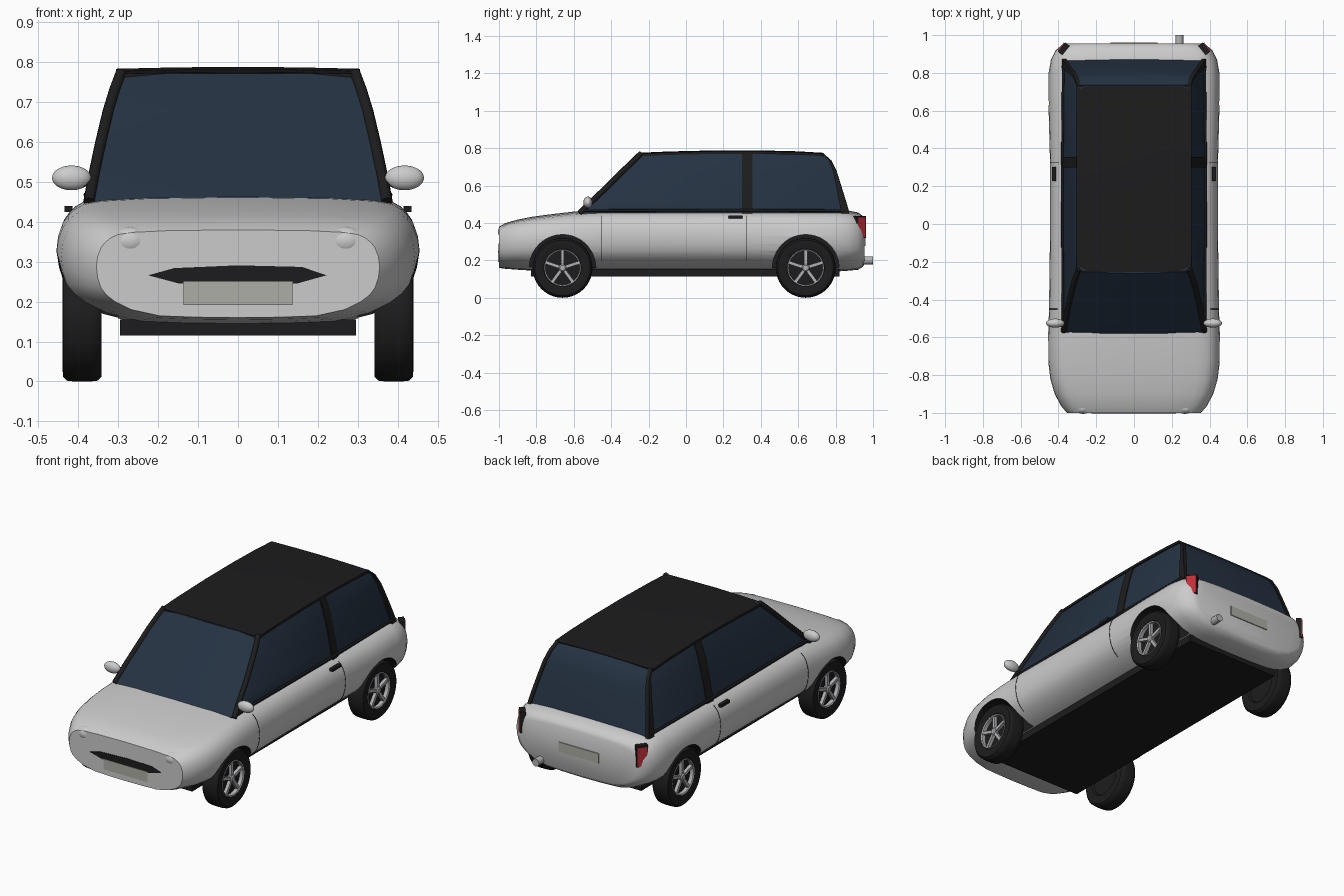
import bpy, bmesh, math
from mathutils import Vector, Matrix

if "Cube" in bpy.data.objects:
    bpy.data.objects.remove(bpy.data.objects["Cube"])

def mat(name, c):
    m = bpy.data.materials.new(name)
    m.diffuse_color = (*c, 1)
    m.use_nodes = True
    m.node_tree.nodes["Principled BSDF"].inputs["Base Color"].default_value = m.diffuse_color
    return m
GREY = mat("paint", (.62, .62, .62))
BLACK = mat("black_trim", (.012, .012, .013))
GLASS = mat("tinted_glass", (.018, .032, .055))
SILVER = mat("silver", (.45, .45, .47))
RED = mat("red_lens", (.5, .03, .04))
PLATE = mat("plate", (.42, .42, .38))

def finish(name, bm, m=None, angle=35):
    bmesh.ops.recalc_face_normals(bm, faces=bm.faces)
    me = bpy.data.meshes.new(name)
    bm.to_mesh(me)
    bm.free()
    ob = bpy.data.objects.new(name, me)
    bpy.context.collection.objects.link(ob)
    if m:
        me.materials.append(m)
    smooth(ob, angle)
    return ob

def smooth(ob, angle=35):
    bpy.ops.object.select_all(action='DESELECT')
    ob.select_set(True)
    bpy.context.view_layer.objects.active = ob
    bpy.ops.object.shade_smooth_by_angle(angle=math.radians(angle))

def loft(name, rings, m=None, angle=35, caps=True, closed=True):
    bm = bmesh.new()
    vs = [[bm.verts.new(p) for p in r] for r in rings]
    n = len(rings[0])
    for a, b in zip(vs, vs[1:]):
        for i in range(n if closed else n - 1):
            j = (i + 1) % n
            bm.faces.new((a[i], a[j], b[j], b[i]))
    if caps:
        bm.faces.new(vs[0])
        bm.faces.new(vs[-1])
    return finish(name, bm, m, angle)

def box(name, c, s, m=None, rz=0):
    bm = bmesh.new()
    bmesh.ops.create_cube(bm, size=1, matrix=Matrix.Translation(c) @ Matrix.Rotation(rz, 4, 'Z') @ Matrix.Diagonal((*s, 1)))
    return finish(name, bm, m)

def ball(name, c, s, m=None):
    bm = bmesh.new()
    bmesh.ops.create_uvsphere(bm, u_segments=24, v_segments=14, radius=1,
                              matrix=Matrix.Translation(c) @ Matrix.Diagonal((*s, 1)))
    return finish(name, bm, m, 60)

def lathe(name, prof, c, sx, m, n=40, caps=False):
    # profile of (radius, x) spun around the x axis
    rings = [[(sx * x, c[0] + r * math.cos(math.tau * k / n), c[1] + r * math.sin(math.tau * k / n))
              for k in range(n)] for r, x in prof]
    return loft(name, rings, m, 40, caps)

def tube(name, pts, r, m):
    cu = bpy.data.curves.new(name, 'CURVE')
    cu.dimensions = '3D'
    cu.bevel_depth = r
    cu.bevel_resolution = 2
    cu.use_fill_caps = True
    s = cu.splines.new('POLY')
    s.points.add(len(pts) - 1)
    for p, q in zip(s.points, pts):
        p.co = (*q, 1)
    ob = bpy.data.objects.new(name, cu)
    cu.materials.append(m)
    bpy.context.collection.objects.link(ob)

# lower body: one section shape scaled along stations (y, half width, bottom, top)
SEC = [(0, 0), (.3, .005), (.55, .02), (.75, .09), (.87, .185), (.93, .26), (.967, .34), (.99, .45), (1, .58),
       (.99, .7), (.965, .8), (.935, .86), (.9, .905), (.85, .945), (.75, .97), (.5, .99), (0, 1)]
ST = [(-1, .355, .16, .38), (-.965, .385, .155, .4), (-.9, .42, .15, .418), (-.82, .443, .145, .434),
      (-.72, .455, .14, .447), (-.6, .455, .14, .461), (-.45, .45, .14, .47), (0, .444, .14, .47),
      (.3, .444, .14, .47), (.6, .452, .14, .47), (.8, .452, .14, .47), (.87, .44, .145, .466),
      (.92, .415, .15, .456), (.945, .385, .165, .438), (.955, .36, .18, .42)]
rings = []
for y, w, b, t in ST:
    half = [(u * w, y, b + v * (t - b)) for u, v in SEC]
    rings.append(half + [(-x, yy, z) for x, yy, z in half[-2:0:-1]])
body = loft("body_shell", rings, GREY)
body.data.materials.append(BLACK)

# wheel arches cut from the body, black inside
AXLES = (-.66, .64)
for y in AXLES:
    for sx in (1, -1):
        cut = lathe("arch_cutter", [(.178, .3), (.178, .6)], (y, .16), sx, GREY, 48, True)
        cut.data.materials.append(BLACK)
        for f in cut.data.polygons:
            f.material_index = 1
        mod = body.modifiers.new("arch", 'BOOLEAN')
        mod.operation = 'DIFFERENCE'
        mod.object = cut
        bpy.context.view_layer.objects.active = body
        bpy.ops.object.modifier_apply(modifier=mod.name)
        bpy.data.objects.remove(cut)
smooth(body)

# floor pan
box("floor_pan", (0, -.005, .135), (.59, 1.65, .04), BLACK)

# glasshouse levels: (z, half width, front y, rear y)
LV = [(.45, .374, -.58, .87), (.52, .361, -.51, .85), (.6, .344, -.425, .825), (.68, .325, -.345, .8),
      (.735, .308, -.288, .772), (.772, .294, -.25, .73)]
rings = []
for z, w, f, r in LV:
    half = [(0, f - .012), (w * .5, f - .008), (w * .97, f + .006), (w, f + .03), (w + .003, .25),
            (w - .002, r - .03), (w * .96, r - .004), (w * .5, r + .003), (0, r + .005)]
    rings.append([(x, y, z) for x, y in half] + [(-x, y, z) for x, y in half[-2:0:-1]])
loft("cabin_glass", rings, GLASS, 30)

# roof panel, gently crowned
rings = []
for y, z in ((-.255, .775), (-.1, .782), (.15, .788), (.4, .788), (.6, .783), (.735, .775)):
    top = [(x, y, z - .05 * x * x) for x in (-.305, -.15, 0, .15, .305)]
    rings.append(top + [(x, yy, zz - .014) for x, yy, zz in top[::-1]])
loft("roof_panel", rings, BLACK)

# pillars, mirrors, handles, door seams, lamps
for sx in (1, -1):
    tube("front_pillar", [(sx * (w - .001), f + .012, z) for z, w, f, r in LV], .015, BLACK)
    for name, a, b in (("middle_pillar", lambda r, k: .3, lambda r, k: .355),
                       ("rear_pillar", lambda r, k: r - .04 + .036 * k, lambda r, k: r + .004)):
        rings = []
        for z, w, f, r in LV:
            k = max(0, (z - .45) / .322)
            y0, y1 = a(r, k), b(r, k)
            rings.append([(sx * (w + .009), y0, z), (sx * (w + .006), y1, z),
                          (sx * (w - .015), y1, z), (sx * (w - .015), y0, z)])
        loft(name, rings, BLACK)
    tube("window_sill_trim", [(sx * .376, -.56, .466), (sx * .38, .25, .468), (sx * .374, .85, .466)], .007, BLACK)
    ball("wing_mirror", (sx * .417, -.525, .51), (.049, .024, .031))
    box("mirror_stalk", (sx * .38, -.525, .495), (.05, .018, .012), BLACK)
    box("door_handle", (sx * .424, .265, .432), (.02, .075, .016), BLACK)
    for y, w in ((-.45, .45), (.325, .4447)):
        tube("door_seam", [(sx * u * w, y, .14 + v * .33) for u, v in SEC[4:13]], .0015, BLACK)
    ball("headlight", (sx * .27, -.975, .352), (.046, .03, .036))
    box("tail_lamp_frame", (sx * .372, .928, .378), (.062, .03, .118), BLACK, -sx * .9)
    box("tail_lamp", (sx * .374, .93, .378), (.052, .034, .105), RED, -sx * .9)

# grille mouth and number plates
mouth = [(-.225, .266), (-.16, .284), (0, .291), (.16, .287), (.222, .266), (.15, .246), (0, .24), (-.15, .246)]
loft("grille", [[(x, y, z) for x, z in mouth] for y in (-1.002, -.985)], BLACK)
box("front_plate", (0, -1, .221), (.272, .008, .058), PLATE)
box("rear_plate", (0, .956, .305), (.25, .008, .055), PLATE)

# exhaust pipe
bm = bmesh.new()
bmesh.ops.create_cone(bm, cap_ends=True, segments=20, radius1=.021, radius2=.021, depth=.14,
                      matrix=Matrix.Translation((.24, .93, .2)) @ Matrix.Rotation(math.pi / 2, 4, 'X'))
finish("exhaust_pipe", bm, SILVER)

# wheels: tyre, dark dish, rim, five spokes, hub
for y in AXLES:
    for sx in (1, -1):
        c = (y, .16)
        lathe("tyre", [(.096, .41), (.1, .432), (.125, .44), (.148, .438), (.158, .428), (.16, .41), (.16, .37),
                       (.158, .352), (.148, .342), (.1, .342), (.09, .36)], c, sx, BLACK)
        lathe("wheel_dish", [(.097, .355), (.097, .41)], c, sx, BLACK, 40, True)
        lathe("rim", [(.091, .41), (.091, .431), (.097, .434), (.099, .425)], c, sx, SILVER)
        lathe("hub", [(.02, .405), (.02, .43), (.014, .435)], c, sx, SILVER, 20, True)
        bm = bmesh.new()
        for k in range(5):
            rot = Matrix.Translation((sx * .42, y, .16)) @ Matrix.Rotation(math.tau * k / 5, 4, 'X')
            bmesh.ops.create_cube(bm, size=1, matrix=rot @ Matrix.Translation((0, 0, .053))
                                  @ Matrix.Diagonal((.018, .017, .084, 1)))
        finish("spokes", bm, SILVER)
